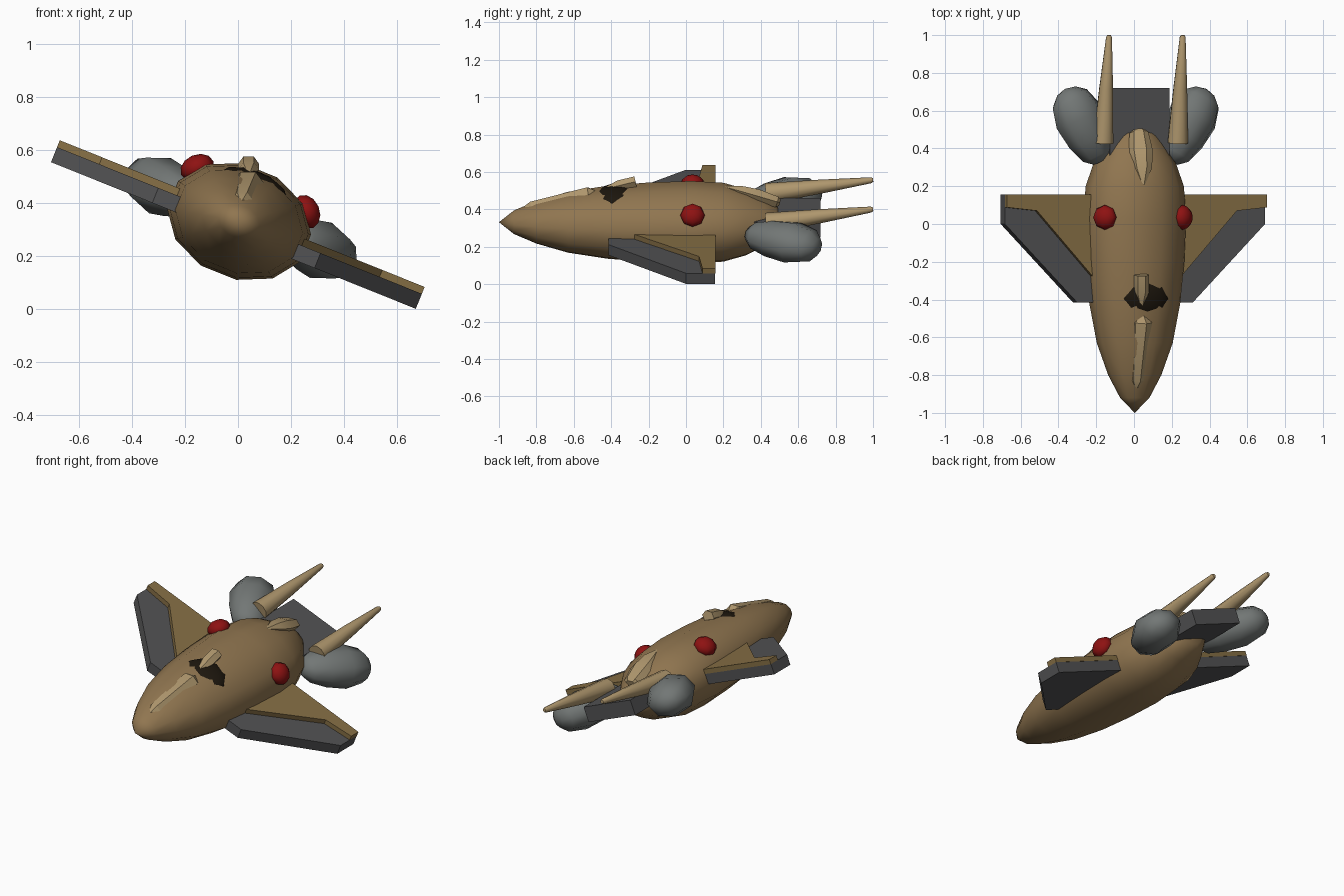
import bpy, bmesh, math
from mathutils import Matrix, Vector

if "Cube" in bpy.data.objects:
    bpy.data.objects.remove(bpy.data.objects["Cube"])

# Whole ship is rolled about its long axis
ROLL = Matrix.Translation((0.004, 0, 0.331)) @ Matrix.Rotation(math.radians(21.9), 4, 'Y')


def material(name, rgb):
    m = bpy.data.materials.new(name)
    m.diffuse_color = (*rgb, 1)
    m.use_nodes = True
    m.node_tree.nodes["Principled BSDF"].inputs["Base Color"].default_value = m.diffuse_color
    return m


BROWN = material("hull_brown", (0.28, 0.18, 0.08))
GOLD = material("wing_brown", (0.24, 0.16, 0.06))
TAN = material("horn_tan", (0.43, 0.31, 0.155))
DARK = material("dark_grey", (0.085, 0.085, 0.088))
GREY = material("pod_grey", (0.17, 0.185, 0.18))
RED = material("red", (0.27, 0.006, 0.006))
BLACK = material("canopy_black", (0.012, 0.008, 0.004))


def finish(name, bm, mat, matrix, angle=None):
    bmesh.ops.recalc_face_normals(bm, faces=bm.faces)
    me = bpy.data.meshes.new(name)
    bm.to_mesh(me)
    bm.free()
    me.materials.append(mat)
    if angle:
        me.shade_smooth()
        me.set_sharp_from_angle(angle=math.radians(angle))
    ob = bpy.data.objects.new(name, me)
    ob.matrix_world = matrix
    bpy.context.collection.objects.link(ob)
    return ob


def lathe(name, a, b, profile, n, mat, flat=1.0, base=ROLL, angle=50, phase=0.0):
    """Rings of (fraction along a-b, radius); 'flat' scales the height."""
    a, b = Vector(a), Vector(b)
    rot = (b - a).to_track_quat('Y', 'Z').to_matrix().to_4x4()
    length = (b - a).length
    angles = [2 * math.pi * (i + phase) / n for i in range(n)]
    bm = bmesh.new()
    rings = []
    for t, r in profile:
        rings.append([bm.verts.new((r * math.cos(w), t * length, r * flat * math.sin(w)))
                      for w in angles])
    for r0, r1 in zip(rings, rings[1:]):
        for i in range(n):
            j = (i + 1) % n
            bm.faces.new((r0[i], r0[j], r1[j], r1[i]))
    bm.faces.new(rings[0])
    bm.faces.new(rings[-1])
    bmesh.ops.remove_doubles(bm, verts=bm.verts, dist=1e-5)
    return finish(name, bm, mat, base @ Matrix.Translation(a) @ rot, angle)


def slab(name, outline, z0, z1, mat):
    bm = bmesh.new()
    face = bm.faces.new([bm.verts.new((x, y, z0)) for x, y in outline])
    ext = bmesh.ops.extrude_face_region(bm, geom=[face])
    verts = [v for v in ext["geom"] if isinstance(v, bmesh.types.BMVert)]
    bmesh.ops.translate(bm, verts=verts, vec=(0, 0, z1 - z0))
    # closing face left behind by the extrusion
    if not face.is_valid:
        bmesh.ops.holes_fill(bm, edges=bm.edges)
    return finish(name, bm, mat, ROLL)


def ellipsoid(name, centre, size, mat, tilt=0.0, seg=8, rings=6, pitch=0.0):
    bm = bmesh.new()
    bmesh.ops.create_uvsphere(bm, u_segments=seg, v_segments=rings, radius=1)
    m = (ROLL @ Matrix.Translation(centre) @ Matrix.Rotation(tilt, 4, 'Y')
         @ Matrix.Rotation(pitch, 4, 'X') @ Matrix.Diagonal((*size, 1)))
    return finish(name, bm, mat, m, 50)


# Hull
hull = [(-1, 0.0), (-0.92, 0.08), (-0.8, 0.145), (-0.63, 0.207), (-0.42, 0.248), (-0.2, 0.27),
        (0.03, 0.28), (0.2, 0.268), (0.32, 0.225), (0.42, 0.163), (0.48, 0.118), (0.505, 0.07)]
lathe("hull", (0, -1, 0), (0, 0, 0), [(y + 1, r) for y, r in hull], 12, BROWN, 0.77,
      angle=80, phase=0.5)

# Rear engine block
slab("engine_block", [(-0.17, 0.3), (0.17, 0.3), (0.17, 0.72), (-0.17, 0.72)], -0.02, 0.07, DARK)

# Paired parts
for side, s in (("left", -1), ("right", 1)):
    wing = [(0.15, -0.415), (0.33, -0.415), (0.742, 0), (0.742, 0.155), (0.15, 0.155)]
    slab(side + "_wing", [(s * x, y) for x, y in wing], -0.057, 0.004, DARK)
    plate = [(0.15, -0.38), (0.25, -0.28), (0.57, 0.07), (0.742, 0.088), (0.742, 0.157), (0.15, 0.157)]
    slab(side + "_wing_plate", [(s * x, y) for x, y in plate], 0.004, 0.032, GOLD)
    lathe(side + "_horn", (s * 0.213, 0.43, 0.08), (s * 0.21, 1.0, 0.159),
          [(0, 0.056), (0.5, 0.038), (0.98, 0.016), (1, 0.01)], 10, TAN)
    lathe(side + "_pod", (s * 0.2, 0.335, 0.014), (s * 0.405, 0.715, 0.014),
          [(0, 0.045), (0.1, 0.092), (0.33, 0.125), (0.62, 0.14), (0.86, 0.11), (0.96, 0.06), (1, 0)],
          8, GREY, 0.8, angle=60)
    ellipsoid(side + "_red_light", (s * 0.222, 0.035, 0.129), (0.066, 0.066, 0.05), RED,
              s * math.radians(45))

# Canopy
ellipsoid("canopy", (0, -0.395, 0.154), (0.13, 0.105, 0.046), BLACK, pitch=0.16)

# Spine pieces, kept upright rather than rolled
I = Matrix.Identity(4)
lathe("nose_spine", (0.012, -0.875, 0.405), (0.042, -0.47, 0.488),
      [(0, 0.005), (0.12, 0.038), (0.88, 0.058), (1, 0.01)], 6, TAN, 0.8, I, 25)
lathe("canopy_fin", (0.04, -0.45, 0.505), (0.04, -0.27, 0.548),
      [(0, 0.005), (0.5, 0.04), (1, 0.04)], 6, TAN, 0.82, I, 25)
lathe("tail_spine", (0.05, 0.2, 0.522), (0.025, 0.5, 0.435),
      [(0, 0.005), (0.3, 0.052), (0.6, 0.066), (0.95, 0.05), (1, 0.03)], 6, TAN, 0.66, I, 25)
